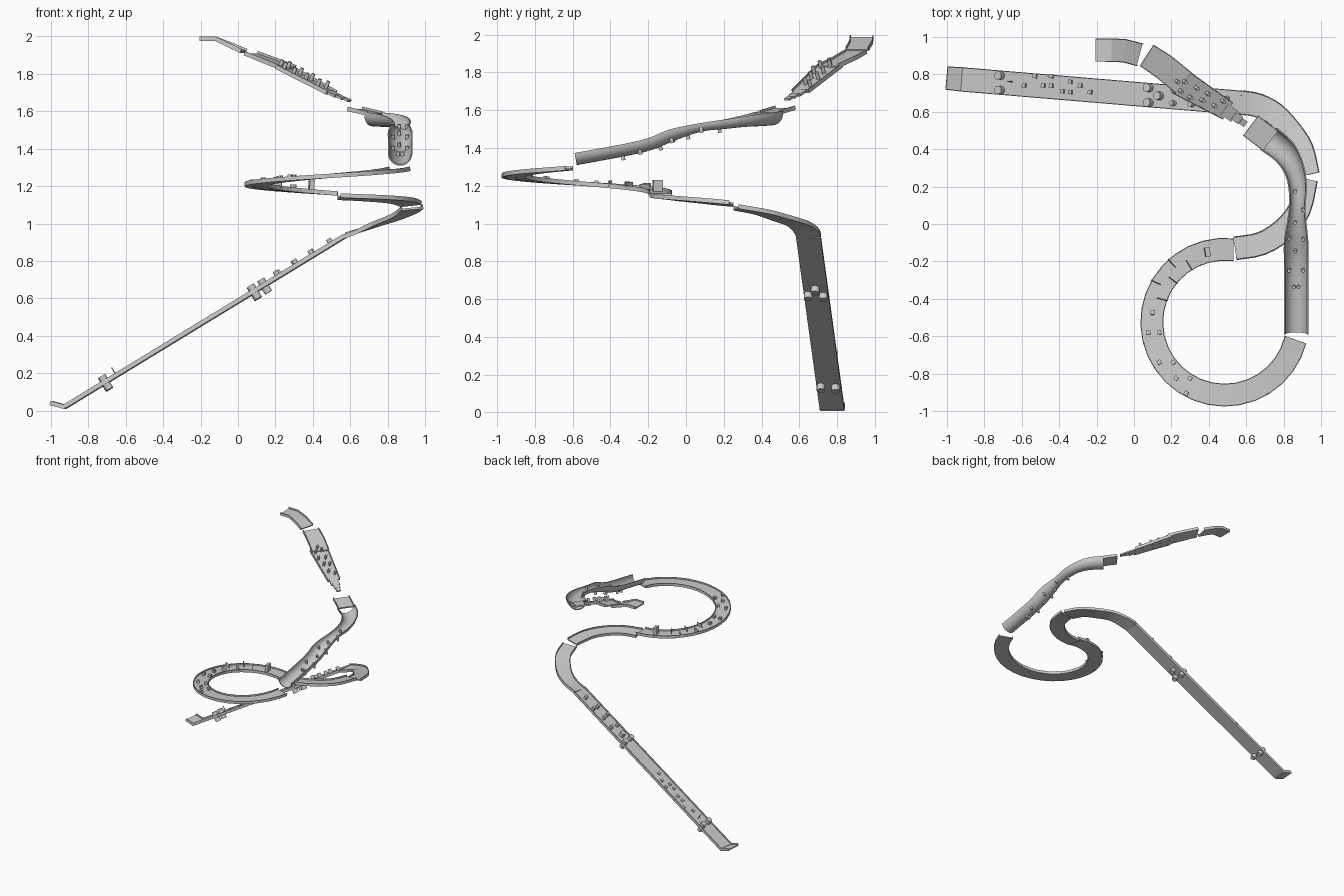
import bpy, bmesh, math
from mathutils import Vector, Matrix

if "Cube" in bpy.data.objects:
    bpy.data.objects.remove(bpy.data.objects["Cube"])

UP = Vector((0, 0, 1))

def smooth_path(pts, n=3):
    """Catmull-Rom through (x, y, z, width) points."""
    p = [Vector(q) for q in pts]
    p = [2 * p[0] - p[1]] + p + [2 * p[-1] - p[-2]]
    out = []
    for i in range(1, len(p) - 2):
        a, b, c, d = p[i - 1:i + 3]
        for k in range(n):
            t = k / n
            out.append(0.5 * (2 * b + (c - a) * t + (2 * a - 5 * b + 4 * c - d) * t * t
                              + (3 * b - a - 3 * c + d) * t ** 3))
    return out + [p[-2]]

def frame(t, bank=0):
    side = t.cross(UP).normalized()
    up = side.cross(t).normalized()
    r = Matrix.Rotation(-math.radians(bank), 3, t.normalized())
    return r @ side, r @ up

def channel(w):
    """Flat floor with two low rims."""
    a, r, h, t = w / 2, 0.005, 0.012, 0.011
    return [(-a, h), (-a, -t), (a, -t), (a, h), (a - r, h), (a - r, 0), (r - a, 0), (r - a, h)]

def half_pipe(w):
    n, a = 12, w / 2
    arc = [(-math.cos(math.pi * i / n), -math.sin(math.pi * i / n)) for i in range(n + 1)]
    return [(x * a, y * a) for x, y in arc] + [(x * (a - .007), y * (a - .007)) for x, y in reversed(arc)]

def finish(name, bm):
    bmesh.ops.recalc_face_normals(bm, faces=bm.faces)
    me = bpy.data.meshes.new(name)
    bm.to_mesh(me)
    bm.free()
    ob = bpy.data.objects.new(name, me)
    bpy.context.collection.objects.link(ob)
    return ob

def sweep(name, path, profile=channel, bank=0):
    bm = bmesh.new()
    rings = []
    for i, q in enumerate(path):
        a, b = path[max(i - 1, 0)], path[min(i + 1, len(path) - 1)]
        t1, t2 = (q - a).xyz, (b - q).xyz
        side, up = frame(t1.normalized() + t2.normalized(), bank)
        rings.append([bm.verts.new(q.xyz + side * u + up * v) for u, v in profile(q.w)])
    n = len(rings[0])
    for r, s in zip(rings, rings[1:]):
        for j in range(n):
            bm.faces.new((r[j], r[(j + 1) % n], s[(j + 1) % n], s[j]))
    for r in (rings[0], rings[-1]):    # end caps, split into quads
        for j in range(n // 2 - 1):
            if profile is half_pipe:
                bm.faces.new((r[j], r[j + 1], r[n - 2 - j], r[n - 1 - j]))
        if profile is channel:
            for f in ((0, 1, 6, 7), (1, 2, 5, 6), (2, 3, 4, 5)):
                bm.faces.new([r[k] for k in f])
    return finish(name, bm)

def locate(path, x, y):
    """Track floor point, axes and signed offset beneath plan position x, y."""
    best = None
    for a, b in zip(path, path[1:]):
        d = b - a
        k = max(0, min(1, ((x - a.x) * d.x + (y - a.y) * d.y) / (d.x ** 2 + d.y ** 2)))
        q = a + d * k
        e = math.hypot(q.x - x, q.y - y)
        if best is None or e < best[0]:
            best = (e, q, d.xyz.normalized())
    e, q, t = best
    side, up = frame(t)
    return Vector((x, y, q.z)), t, side, up, q.w, e

def pegs(name, path, spots, size, height, sink=0.0, sides=12, box=False, pipe=False):
    """size: radius for cylinders, (along, across) for boxes."""
    bm = bmesh.new()
    for x, y in spots:
        p, t, side, up, w, e = locate(path, x, y)
        if pipe:
            p -= up * math.sqrt(max((w / 2) ** 2 - e * e, 0))
        p += up * (height - sink) / 2
        m = Matrix((t, side, up)).transposed().to_4x4()
        m.translation = p
        if box:
            bmesh.ops.create_cube(bm, size=1, matrix=m @ Matrix.Diagonal((*size, height + sink, 1)))
        else:
            bmesh.ops.create_cone(bm, cap_ends=True, segments=sides, radius1=size, radius2=size,
                                  depth=height + sink, matrix=m)
    return finish(name, bm)

def line(pts):
    return [Vector(p) for p in pts]

# Start platform and first bend
start = line([(-.205, .93, 1.987, .125), (-.12, .93, 1.987, .125), (-.05, .926, 1.958, .125), (.03, .905, 1.922, .125)])
sweep("start_platform", start)
bend = smooth_path([(.07, .90, 1.91, .135), (.16, .84, 1.875, .14), (.265, .755, 1.835, .14)], 2)
sweep("first_bend", bend)

# Upper peg ramp, tapering
ramp = line([(.24, .765, 1.838, .15), (.50, .605, 1.70, .105)])
sweep("peg_ramp", ramp)
pegs("ramp_pegs", ramp, [(.225, .765), (.265, .765), (.245, .715), (.33, .73), (.295, .68),
                         (.39, .70), (.36, .665), (.425, .635), (.47, .66)], .01, .04, .015)

# Shrinking stepping plates
for i, (x, y, z, s) in enumerate([(.51, .595, 1.692, .07), (.55, .568, 1.676, .048), (.583, .543, 1.662, .034)]):
    pegs(f"step_plate_{i + 1}", line([(x - .02, y + .014, z + .01, s), (x + .02, y - .014, z - .01, s)]),
         [(x, y)], (s, s), .006, .006, box=True)

# Landing plate
sweep("landing_plate", line([(.625, .525, 1.612, .135), (.73, .445, 1.588, .135)]))

# Half pipe
pipe = smooth_path([(.72, .455, 1.595, .15), (.80, .39, 1.585, .14), (.853, .30, 1.568, .115), (.875, .20, 1.55, .10),
                    (.872, .07, 1.53, .09), (.867, -.09, 1.497, .13), (.867, -.24, 1.44, .13),
                    (.867, -.59, 1.373, .13)], 3)
ob = sweep("half_pipe", pipe, half_pipe)
bpy.context.view_layer.objects.active = ob
ob.select_set(True)
bpy.ops.object.shade_smooth_by_angle(angle=math.radians(30))
pegs("pipe_pegs", pipe, [(.862, .17), (.862, 0), (.904, .075), (.83, -.09), (.904, -.09), (.862, -.165),
                         (.83, -.255), (.904, -.255), (.855, -.345), (.88, -.345)], .01, .03, .02, pipe=True)

# Big loop
CX, CY, R = .485, -.525, .39
loop = []
for i in range(25):
    f = i / 24
    a = math.radians(-14 - 263 * f)
    # drops steadily while circling
    loop.append(Vector((CX + R * math.cos(a), CY + R * math.sin(a), 1.292 - .132 * f, .122)))
sweep("loop_track", loop)
pegs("loop_blocks", loop, [(.1, -.475), (.077, -.58), (.135, -.58), (.135, -.74), (.21, -.74),
                           (.226, -.825), (.30, -.825), (.28, -.905)], (.022, .022), .022, box=True)
# thin fins across the loop
fins = []
for deg, r in ((160, .355), (150, .425), (141, .355), (132, .425), (122, .36)):
    a = math.radians(deg)
    fins.append((CX + r * math.cos(a), CY + r * math.sin(a)))
pegs("loop_fins", loop, fins, (.004, .06), .03, box=True)
pegs("loop_gate", loop, [(.39, -.15)], (.026, .05), .06, box=True)

# S bend in two banked sections
sweep("s_bend_lower", smooth_path([(.54, -.13, 1.143, .125), (.68, -.105, 1.137, .125), (.80, -.03, 1.13, .125),
                                   (.885, .08, 1.12, .122), (.925, .24, 1.105, .115)], 3), bank=6)
turn = smooth_path([(.932, .265, 1.085, .12), (.90, .40, 1.06, .12), (.835, .50, 1.03, .122),
                    (.75, .59, 1.0, .124), (.66, .635, .965, .128), (.57, .65, .935, .13)], 3)
sweep("final_turn", turn, bank=5)

# Long final ramp with upturned stop
final = line([(.57, .648, .932, .13), (-.922, .773, .022, .13)])
sweep("final_ramp", final)
sweep("end_stop", line([(-.918, .773, .018, .13), (-1, .78, .04, .125)]))
pegs("final_blocks", final, [(-.585, .74), (-.527, .79), (-.483, .74), (-.44, .79), (-.44, .74), (-.38, .71),
                             (-.338, .76), (-.338, .705), (-.285, .74), (-.232, .705)], (.022, .022), .012, box=True)
pegs("final_posts", final, [(-.71, .793), (-.71, .715), (.085, .728), (.085, .648), (.14, .685)], .022, .036, .045, 16)
pegs("final_pegs", final, [(.215, .645), (.225, .715), (.31, .69), (.315, .64), (.40, .65), (.405, .7),
                           (.5, .67)], .014, .034, .01)
pegs("final_pin", final, [(-.65, .76)], .003, .05, 0, 8)
